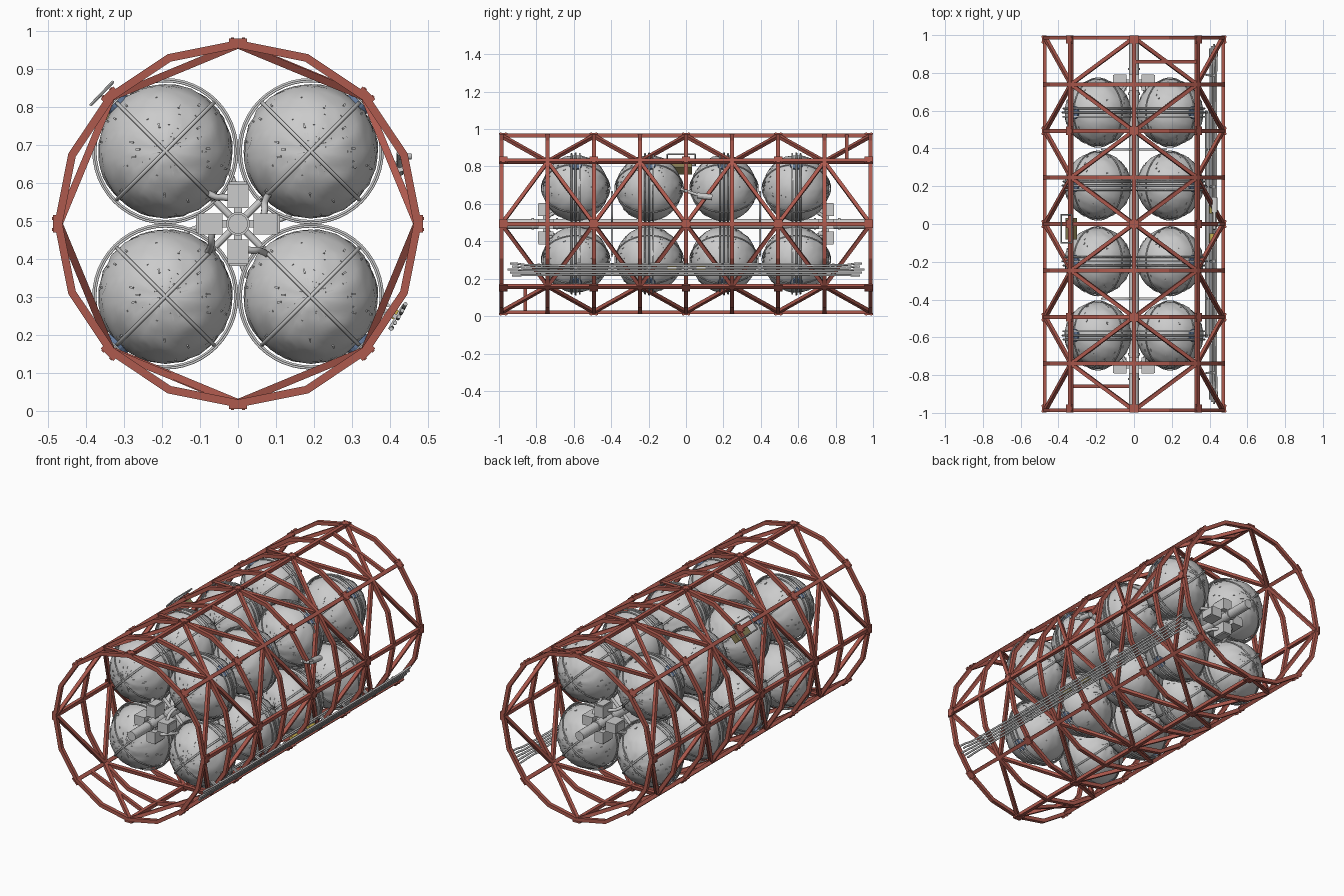
import bpy, bmesh, math, random
from mathutils import Vector, Matrix, noise

if "Cube" in bpy.data.objects:
    bpy.data.objects.remove(bpy.data.objects["Cube"])

random.seed(4)
CZ = 0.493


def mat(name, c):
    m = bpy.data.materials.new(name)
    m.diffuse_color = (*c, 1)
    m.use_nodes = True
    m.node_tree.nodes["Principled BSDF"].inputs["Base Color"].default_value = m.diffuse_color
    return m


RED = mat("red_paint", (0.42, 0.10, 0.075))
OLIVE = mat("olive", (0.25, 0.21, 0.09))
BLUE = mat("blue_grey", (0.13, 0.2, 0.34))
YELLOW = mat("yellow", (0.6, 0.45, 0.08))


def finish(bm, name, m=None, smooth=False):
    bmesh.ops.recalc_face_normals(bm, faces=bm.faces)
    me = bpy.data.meshes.new(name)
    bm.to_mesh(me)
    bm.free()
    for p in me.polygons:
        p.use_smooth = smooth
    ob = bpy.data.objects.new(name, me)
    bpy.context.collection.objects.link(ob)
    if m:
        me.materials.append(m)
    return ob


def polar(r, deg, y):
    a = math.radians(deg)
    return Vector((r * math.cos(a), y, CZ + r * math.sin(a)))


def box(bm, c, size, rot=Matrix.Identity(3)):
    M = Matrix.Translation(c) @ rot.to_4x4() @ Matrix.Diagonal((*size, 1))
    bmesh.ops.create_cube(bm, size=1, matrix=M)


def frame(d, up):
    z = d.normalized()
    x = up.cross(z).normalized()
    return Matrix((x, z.cross(x), z)).transposed()


def beam(bm, a, b, w):
    mid = (a + b) / 2
    up = Vector((mid.x, 0, mid.z - CZ))
    box(bm, mid, (w, w, (b - a).length), frame(b - a, up))


def rod(bm, a, b, r, n=12):
    d = b - a
    M = Matrix.Translation((a + b) / 2) @ d.to_track_quat('Z', 'Y').to_matrix().to_4x4()
    bmesh.ops.create_cone(bm, cap_ends=True, segments=n, radius1=r, radius2=r,
                          depth=d.length, matrix=M)


def hoop(bm, c, axis, r, tr, tn, hr, ha):
    # ring around an axis with an elliptical section
    q = axis.to_track_quat('Z', 'Y')
    loops = []
    for i in range(tr):
        a = 2 * math.pi * i / tr
        loops.append([])
        for j in range(tn):
            b = 2 * math.pi * (j + 0.5) / tn
            rr = r + hr * math.cos(b)
            p = Vector((rr * math.cos(a), rr * math.sin(a), ha * math.sin(b)))
            loops[-1].append(bm.verts.new(c + q @ p))
    for i in range(tr):
        A, B = loops[i], loops[(i + 1) % tr]
        for j in range(tn):
            k = (j + 1) % tn
            bm.faces.new((A[j], B[j], B[k], A[k]))


def pipe(name, pts, r, m=None):
    cu = bpy.data.curves.new(name, 'CURVE')
    cu.dimensions = '3D'
    cu.bevel_depth, cu.bevel_resolution, cu.use_fill_caps = r, 2, True
    s = cu.splines.new('NURBS')
    s.points.add(len(pts) - 1)
    for p, q in zip(s.points, pts):
        p.co = (*q, 1)
    s.use_endpoint_u, s.order_u, s.resolution_u = True, 3, 5
    ob = bpy.data.objects.new(name, cu)
    bpy.context.collection.objects.link(ob)
    if m:
        cu.materials.append(m)


# sixteen-sided frame rings
bm = bmesh.new()
for i in range(-4, 5):
    h = 0.0105 * math.sqrt(2)
    hoop(bm, Vector((0, i * 0.2465, CZ)), Vector((0, 1, 0)), 0.472, 16, 4, h, h)
finish(bm, "frame_rings", RED)

# longerons, zigzag braces and short end chords
bm = bmesh.new()
for k in range(8):
    beam(bm, polar(0.473, 45 * k, -0.997), polar(0.473, 45 * k, 0.997), 0.02)
finish(bm, "longerons", RED)
bm = bmesh.new()
for k in range(0, 8, 2):
    for i in range(-4, 5, 2):
        for dk in (-1, 1):
            for di in (-1, 1):
                if abs(i + di) <= 4:
                    beam(bm, polar(0.47, 45 * k, i * 0.2465),
                         polar(0.47, 45 * (k + dk), (i + di) * 0.2465), 0.019)
beam(bm, polar(0.473, 45, 0.86), polar(0.473, 90, 0.86), 0.018)
beam(bm, polar(0.473, 225, -0.86), polar(0.473, 270, -0.86), 0.018)
finish(bm, "diagonal_braces", RED)

# joint plates with bolts
bm = bmesh.new()
for k in range(8):
    for i in range(-4, 5, 2):
        y = max(-0.977, min(0.977, i * 0.2465))
        R = Matrix.Rotation(-math.radians(45 * k), 3, 'Y')
        box(bm, polar(0.482, 45 * k, y), (0.009, 0.044, 0.046), R)
        for s in (-1, 1):
            for t in (-1, 1):
                box(bm, polar(0.487, 45 * k + s * 1.7, y + t * 0.014), (0.005, 0.008, 0.008), R)
finish(bm, "joint_plates", RED)

# crinkled tank, shared mesh with poles along y
bm = bmesh.new()
bmesh.ops.create_uvsphere(bm, u_segments=48, v_segments=28, radius=0.176,
                          matrix=Matrix.Rotation(math.pi / 2, 4, 'X'))
for v in bm.verts:
    n = v.co.normalized()
    tw = Matrix.Rotation(n.y * 2.2, 3, 'Y') @ n
    v.co += n * 0.005 * noise.noise(Vector((tw.x * 7, tw.y * 3, tw.z * 7)))
tank = finish(bm, "tank", None, True)

# foil flakes and star wrinkles around both poles
bm = bmesh.new()
for s in (-1, 1):
    for i in range(60):
        lat = math.radians(random.uniform(4, 20) if i < 28 else random.uniform(22, 75))
        a = random.uniform(0, 2 * math.pi)
        n = Vector((math.sin(lat) * math.cos(a), s * math.cos(lat), math.sin(lat) * math.sin(a)))
        size = (0.003, 0.003, 0.022) if i < 28 else (0.005, 0.004, 0.012)
        d = Vector((0, 1, 0)) - n * n.y
        box(bm, n * 0.1765, size, frame(d, n))
flakes = finish(bm, "tank_foil_flakes")

# tank cage: equator bands and crossed meridian straps
bm = bmesh.new()
O = Vector((0, 0, 0))
for r, y in ((0.189, 0), (0.184, 0.022), (0.184, -0.022)):
    hoop(bm, Vector((0, y, 0)), Vector((0, 1, 0)), r, 48, 6, 0.0035, 0.005)
for s in (-1, 1):
    hoop(bm, O, Vector((1, 0, s)), 0.183, 48, 6, 0.003, 0.005)
cage = finish(bm, "tank_cage", None, True)

pads, stubs = bmesh.new(), bmesh.new()
first = True
for sx in (-1, 1):
    for sz in (-1, 1):
        out = Vector((sx, 0, sz)).normalized()
        for y in (-0.59, -0.197, 0.203, 0.59):
            c = Vector((sx * 0.191, y, CZ + sz * 0.191))
            for src in (tank, flakes, cage):
                ob = src
                if not first:
                    ob = src.copy()
                    bpy.context.collection.objects.link(ob)
                ob.location = c
            first = False
            rod(pads, c + out * 0.172, c + out * 0.183, 0.034, 16)
            rod(stubs, c + out * 0.17, c + out * 0.2, 0.008)
            rod(stubs, c - out * 0.17, Vector((0, y, CZ)), 0.009)
finish(pads, "tank_mount_pads", BLUE)
finish(stubs, "tank_mount_studs")

# central feed tube with collars
bm = bmesh.new()
C = Vector((0, 0, CZ))
Y = Vector((0, 1, 0))
rod(bm, C - Y * 0.97, C + Y * 0.97, 0.026, 24)
for y in (-0.82, -0.69, 0.69, 0.82):
    rod(bm, C + Y * (y - 0.006), C + Y * (y + 0.006), 0.031, 24)
finish(bm, "central_tube")

# valve boxes and feed hoses at both ends
bm = bmesh.new()
for y in (-0.75, 0.75):
    for k in range(4):
        R = Matrix.Rotation(-math.radians(90 * k), 3, 'Y')
        box(bm, polar(0.073, 90 * k, y), (0.064, 0.085, 0.055), R)
        box(bm, polar(0.035, 90 * k, y), (0.03, 0.03, 0.02), R)
        box(bm, polar(0.108, 90 * k, y), (0.006, 0.075, 0.045), R)
        s = 0.04 if y < 0 else -0.04
        pipe("feed_hose", [polar(0.06, 90 * k, y), polar(0.08, 90 * k + 25, y + s * 0.2),
                           polar(0.09, 90 * k + 42, y + s), polar(0.125, 90 * k + 45, y + s * 3)],
             0.009)
finish(bm, "valve_boxes")

# gas lines along the tank gaps
for k in range(4):
    for y in (-0.395, 0.0, 0.395):
        pipe("cross_line", [polar(0.02, 90 * k, y), polar(0.12, 90 * k, y),
                            polar(0.18, 90 * k + 20, y), polar(0.24, 90 * k + 45, y)], 0.006)

# conduit bundle on the lower right side
rad = math.radians(-30.5)
R = Matrix.Rotation(-rad, 3, 'Y')
for i in range(5):
    a, e = -34 + i * 1.7, 0.93 + 0.012 * (i % 3)
    f = -30 + (i - 2) * 2.2
    pipe("conduit", [polar(0.488, f, -e), polar(0.488, f, -0.9), polar(0.488, a, -0.86),
                     polar(0.488, a, 0), polar(0.488, a, 0.86), polar(0.488, f, 0.9),
                     polar(0.488, f, e)], 0.0055)
for a in (-28.5, -31.5):
    pipe("inner_conduit", [polar(0.448, a, -0.6), polar(0.448, a, 0), polar(0.448, a, 0.6)], 0.005)
bm = bmesh.new()
for i in range(-4, 5):
    y = i * 0.197
    box(bm, polar(0.483, -30.5, y), (0.007, 0.014, 0.075), R)
    box(bm, polar(0.462, -30.5, y), (0.04, 0.01, 0.012), R)
finish(bm, "conduit_clamps")
bm = bmesh.new()
for y in (-0.075, 0.08):
    rod(bm, polar(0.475, -30, y - 0.025), polar(0.475, -30, y + 0.025), 0.014)
finish(bm, "conduit_couplings", YELLOW)

# olive equipment box with its wire frame on the upper left
R = Matrix.Rotation(-math.radians(138), 3, 'Y')
bm = bmesh.new()
box(bm, polar(0.444, 138.5, -0.025), (0.035, 0.115, 0.05), R)
finish(bm, "equipment_box", OLIVE)
bm = bmesh.new()
P = [polar(0.497, a, y) for a, y in ((131.5, -0.1), (141, -0.1), (141, 0.05), (131.5, 0.05))]
for i in range(4):
    rod(bm, P[i], P[(i + 1) % 4], 0.004, 8)
finish(bm, "equipment_rail")

# small thruster cylinder on the right side
bm = bmesh.new()
rod(bm, Vector((0.425, 0.06, 0.645)), Vector((0.425, 0.14, 0.635)), 0.016)
rod(bm, Vector((0.425, -0.03, 0.68)), Vector((0.425, 0.07, 0.645)), 0.008)
rod(bm, Vector((0.425, -0.01, 0.67)), Vector((0.455, 0.0, 0.67)), 0.008)
finish(bm, "side_thruster")
